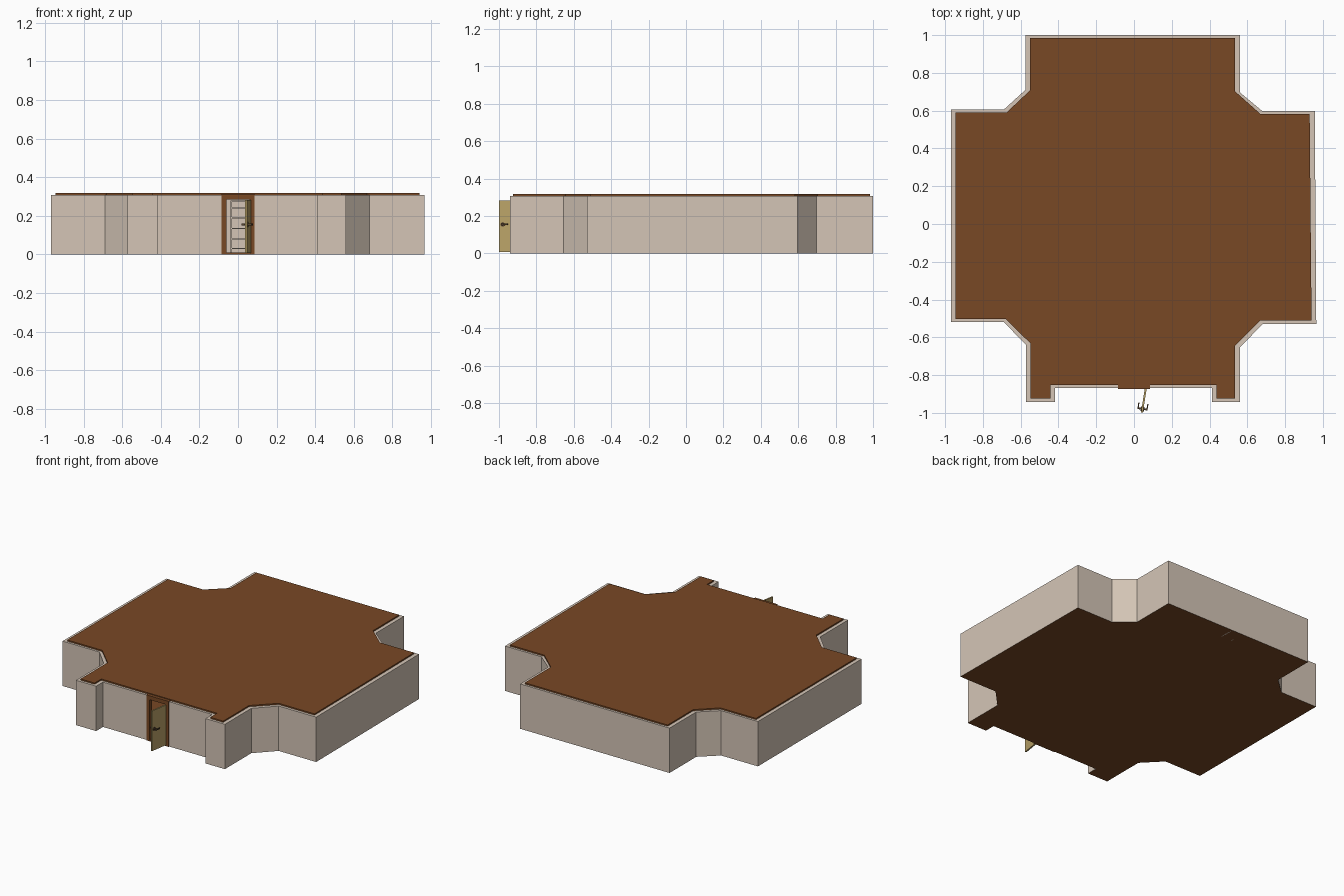
import bpy, bmesh, math
from mathutils import Matrix, Vector

if "Cube" in bpy.data.objects:
    bpy.data.objects.remove(bpy.data.objects["Cube"])


def material(name, rgb):
    m = bpy.data.materials.new(name)
    m.diffuse_color = (*rgb, 1)
    m.use_nodes = True
    m.node_tree.nodes["Principled BSDF"].inputs["Base Color"].default_value = m.diffuse_color
    return m


PLASTER = material("plaster", (0.66, 0.56, 0.47))
BROWN = material("brown_wood", (0.19, 0.065, 0.018))
TAN = material("tan_wood", (0.50, 0.37, 0.14))
METAL = material("dark_metal", (0.10, 0.06, 0.03))

WALL_H = 0.308


def finish(name, bm, mat):
    bmesh.ops.recalc_face_normals(bm, faces=bm.faces)
    me = bpy.data.meshes.new(name)
    bm.to_mesh(me)
    bm.free()
    ob = bpy.data.objects.new(name, me)
    me.materials.append(mat)
    bpy.context.collection.objects.link(ob)
    return ob


def add_box(bm, lo, hi):
    lo, hi = Vector(lo), Vector(hi)
    mat = Matrix.Translation((lo + hi) / 2) @ Matrix.Diagonal((*(hi - lo), 1))
    bmesh.ops.create_cube(bm, size=1, matrix=mat)


def boxes(name, mat, *spans):
    bm = bmesh.new()
    for lo, hi in spans:
        add_box(bm, lo, hi)
    return finish(name, bm, mat)


def slab(name, points, z0, z1, mat):
    bm = bmesh.new()
    face = bm.faces.new([bm.verts.new((x, y, z0)) for x, y in points])
    if z1 > z0:
        ext = bmesh.ops.extrude_face_region(bm, geom=[face], use_keep_orig=True)
        up = [g for g in ext["geom"] if isinstance(g, bmesh.types.BMVert)]
        bmesh.ops.translate(bm, verts=up, vec=(0, 0, z1 - z0))
    return finish(name, bm, mat)


# Plan outlines, from the right door jamb all the way round to the left one
outer = [(0.085, -0.868), (0.412, -0.868), (0.412, -0.942), (0.56, -0.942),
         (0.56, -0.655), (0.68, -0.53), (0.965, -0.53), (0.957, 0.597),
         (0.68, 0.597), (0.56, 0.697), (0.56, 1.0), (-0.575, 1.0),
         (-0.575, 0.71), (-0.69, 0.605), (-0.97, 0.605), (-0.97, -0.518),
         (-0.69, -0.518), (-0.572, -0.64), (-0.572, -0.942),
         (-0.418, -0.942), (-0.418, -0.868), (-0.085, -0.868)]
inner = [(0.085, -0.852), (0.437, -0.852), (0.437, -0.925), (0.535, -0.925),
         (0.535, -0.645), (0.668, -0.512), (0.94, -0.512), (0.93, 0.582),
         (0.67, 0.582), (0.535, 0.702), (0.535, 0.985), (-0.55, 0.985),
         (-0.55, 0.708), (-0.675, 0.59), (-0.945, 0.59), (-0.945, -0.503),
         (-0.68, -0.503), (-0.548, -0.632), (-0.548, -0.925),
         (-0.442, -0.925), (-0.442, -0.852), (-0.085, -0.852)]

# Walls: an open ring with a gap for the door
bm = bmesh.new()
rows = [[bm.verts.new((*p, z)) for p in line]
        for line, z in ((outer, 0), (outer, WALL_H), (inner, WALL_H), (inner, 0))]
for a, b in zip(rows, rows[1:]):
    for i in range(len(a) - 1):
        bm.faces.new((a[i], a[i + 1], b[i + 1], b[i]))
for end in (0, -1):
    bm.faces.new([r[end] for r in rows])
finish("walls", bm, PLASTER)

# Floor and roof
slab("floor", outer, 0, 0, BROWN)
slab("roof", inner, 0.304, 0.317, BROWN)

# Door frame: jambs, head and sill
y0, y1 = -0.874, -0.848
boxes("door_frame", BROWN,
      ((-0.085, y0, 0), (-0.06, y1, 0.312)), ((0.06, y0, 0), (0.085, y1, 0.312)),
      ((-0.06, y0, 0.285), (0.06, y1, 0.312)), ((-0.06, y0, 0), (0.06, y1, 0.01)))

# Open door leaf, modelled along -y from its hinge
hinge = Matrix.Translation((0.062, -0.872, 0)) @ Matrix.Rotation(math.radians(-9), 4, 'Z')
door = boxes("door", TAN, ((-0.005, -0.128, 0.008), (0.005, 0, 0.283)))
door.matrix_world = hinge

# Door handles: rose, stem and lever on each side
bm = bmesh.new()
for s in (-1, 1):
    for r, x, length in ((0.012, 0.006, 0.005), (0.005, 0.015, 0.022)):
        bmesh.ops.create_cone(
            bm, cap_ends=True, segments=12, radius1=r, radius2=r, depth=length,
            matrix=Matrix.Translation((s * x, -0.108, 0.155)) @ Matrix.Rotation(math.pi / 2, 4, 'Y'))
    add_box(bm, (s * 0.024 - 0.003, -0.113, 0.151), (s * 0.024 + 0.003, -0.078, 0.159))
handle = finish("door_handles", bm, METAL)
handle.matrix_world = hinge

# Shelf unit against the back wall, seen through the doorway
shelf = [((x - 0.004, 0.9, 0), (x + 0.004, 0.984, 0.28)) for x in (-0.036, 0.04)]
shelf += [((-0.036, 0.9, z - 0.003), (0.04, 0.984, z + 0.003))
          for z in (0.03, 0.08, 0.135, 0.19, 0.24, 0.277)]
boxes("shelf_unit", PLASTER, *shelf)
